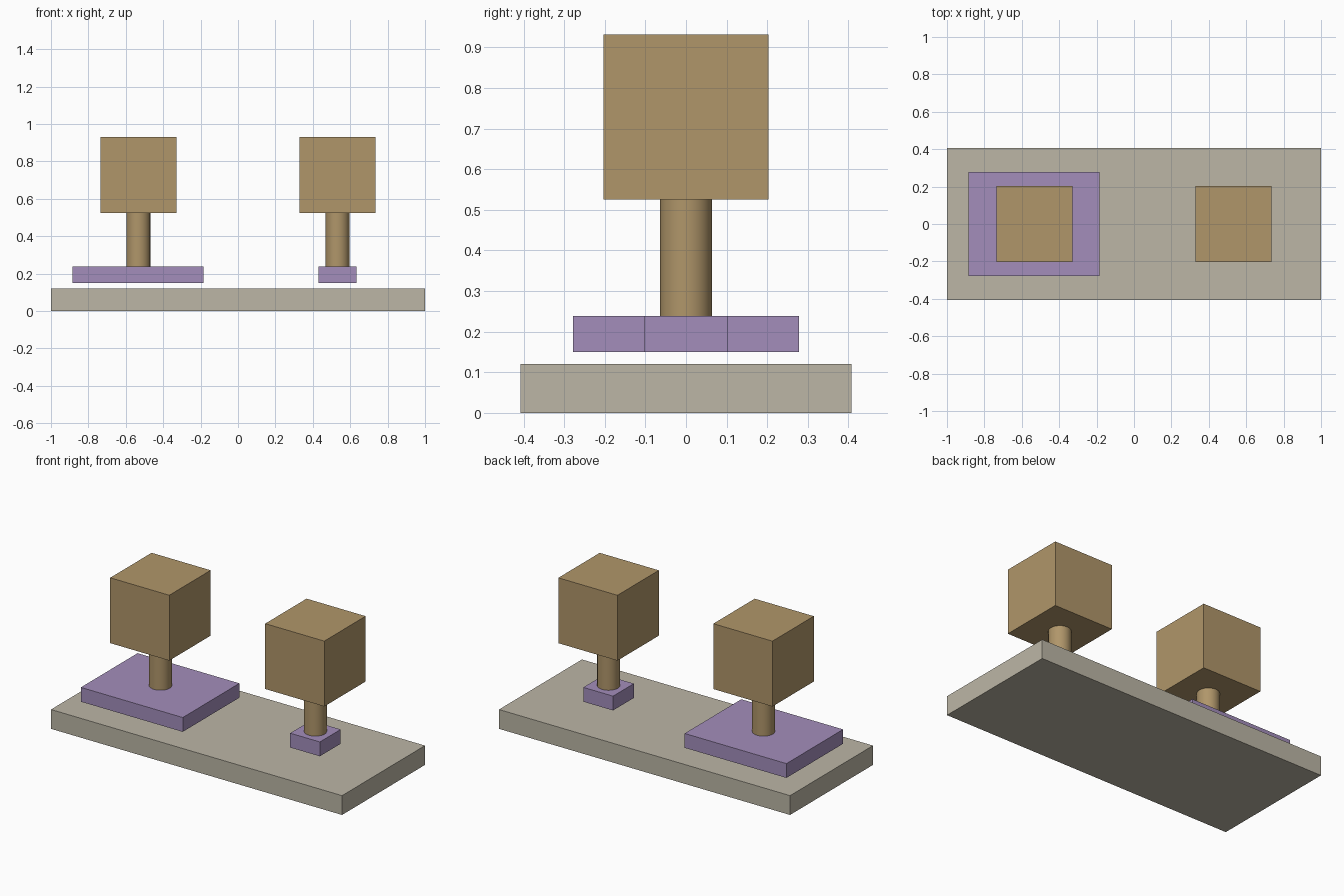
import bpy
import math

if "Cube" in bpy.data.objects:
    bpy.data.objects.remove(bpy.data.objects["Cube"])


def material(name, rgb):
    m = bpy.data.materials.new(name)
    m.diffuse_color = (*rgb, 1.0)
    m.use_nodes = True
    m.node_tree.nodes["Principled BSDF"].inputs["Base Color"].default_value = m.diffuse_color
    return m


stone = material("warm grey", (0.503, 0.468, 0.381))
purple = material("soft purple", (0.366, 0.270, 0.497))
tan = material("tan", (0.434, 0.305, 0.144))


def box(name, x, z0, z1, width, depth, mat):
    """Box centred on y = 0 spanning z0 to z1."""
    bpy.ops.mesh.primitive_cube_add(size=1, location=(x, 0, (z0 + z1) / 2))
    ob = bpy.context.object
    ob.name = name
    ob.scale = (width, depth, z1 - z0)
    bpy.ops.object.transform_apply(location=False, rotation=False, scale=True)
    ob.data.materials.append(mat)
    return ob


def post(name, x, z0, z1, radius, mat):
    """Smooth round post."""
    bpy.ops.mesh.primitive_cylinder_add(vertices=48, radius=radius, depth=z1 - z0,
                                        location=(x, 0, (z0 + z1) / 2))
    ob = bpy.context.object
    ob.name = name
    ob.data.materials.append(mat)
    bpy.ops.object.shade_smooth_by_angle(angle=math.radians(30))
    return ob


# Base slab
box("base_slab", 0, 0, 0.12, 2.0, 0.814, stone)

# Floating plates: one wide, one small
box("wide_plate", -0.535, 0.15, 0.239, 0.70, 0.556, purple)
box("small_plate", 0.532, 0.15, 0.239, 0.204, 0.204, purple)

# Post and cube block on each plate
for side, x in (("left", -0.533), ("right", 0.532)):
    post(f"{side}_post", x, 0.239, 0.525, 0.064, tan)
    box(f"{side}_block", x, 0.525, 0.931, 0.406, 0.406, tan)
